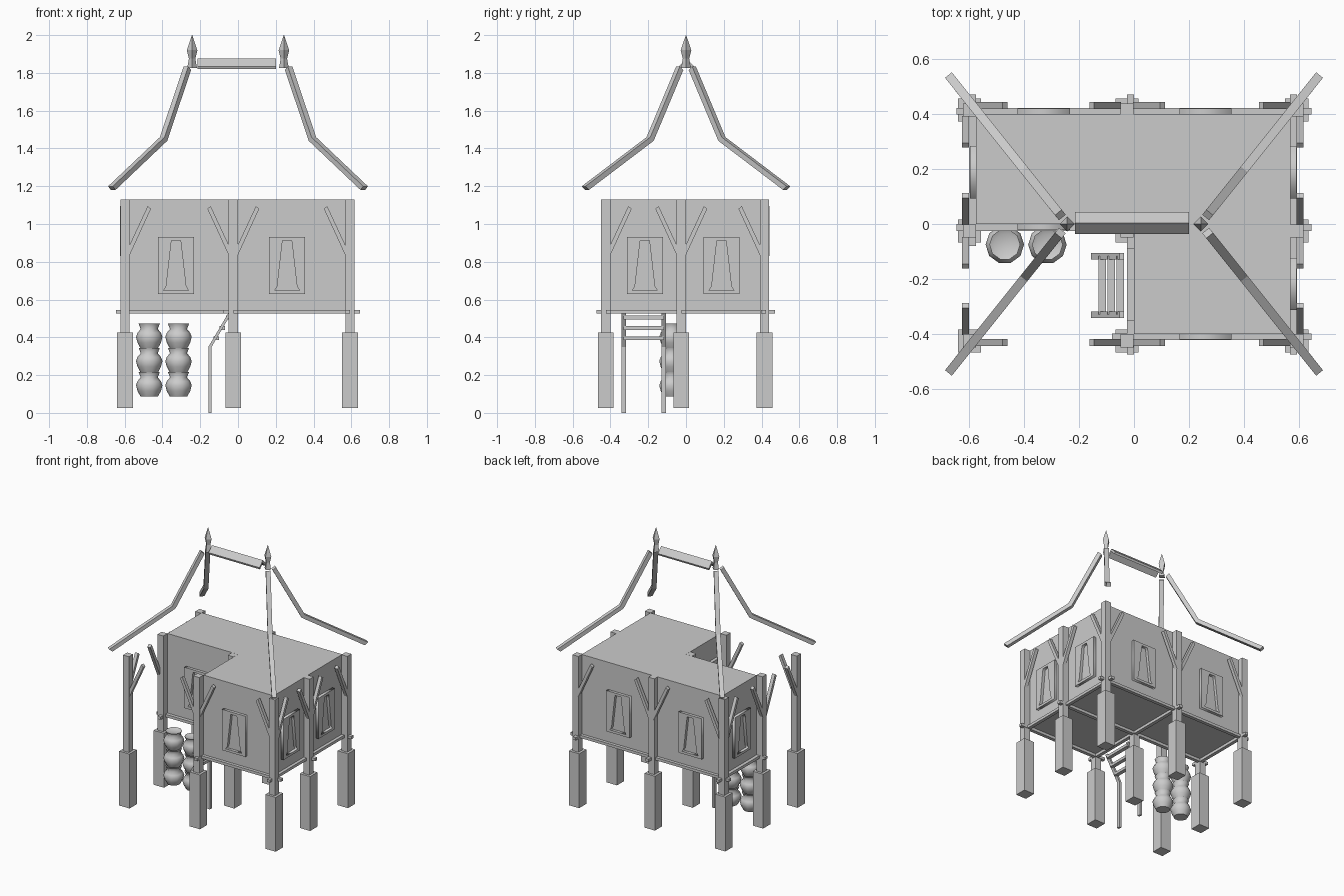
import bpy, bmesh, math
from mathutils import Vector, Matrix

cube = bpy.data.objects.get("Cube")
if cube:
    bpy.data.objects.remove(cube, do_unlink=True)

GREY = (0.6, 0.6, 0.6, 1)
mat = bpy.data.materials.new("plain grey")
mat.use_nodes = True
mat.diffuse_color = GREY
mat.node_tree.nodes["Principled BSDF"].inputs["Base Color"].default_value = GREY


def make(name, bm):
    bmesh.ops.recalc_face_normals(bm, faces=bm.faces)
    mesh = bpy.data.meshes.new(name)
    bm.to_mesh(mesh)
    bm.free()
    mesh.materials.append(mat)
    ob = bpy.data.objects.new(name, mesh)
    bpy.context.collection.objects.link(ob)
    return ob


def box(name, x, y, z):
    """Box from (min, max) pairs."""
    bm = bmesh.new()
    bmesh.ops.create_cube(bm, size=1)
    for v in bm.verts:
        v.co = [a + (b - a) * (c + 0.5) for c, (a, b) in zip(v.co, (x, y, z))]
    return make(name, bm)


def span(c, half):
    return (c - half, c + half)


def prism(name, pts, depth):
    """Extrude a closed loop of 3D points along a vector."""
    bm = bmesh.new()
    face = bm.faces.new([bm.verts.new(p) for p in pts])
    geo = bmesh.ops.extrude_face_region(bm, geom=[face])["geom"]
    bmesh.ops.translate(bm, vec=depth, verts=[g for g in geo if isinstance(g, bmesh.types.BMVert)])
    return make(name, bm)


def sweep(name, path, side, up, width, height):
    """Rectangular bar along a bent path."""
    bm = bmesh.new()
    s, u = Vector(side) * width / 2, Vector(up) * height / 2
    rings = [[bm.verts.new(Vector(p) + a * s + b * u) for a, b in ((-1, -1), (1, -1), (1, 1), (-1, 1))]
             for p in path]
    for r, q in zip(rings, rings[1:]):
        for i in range(4):
            bm.faces.new((r[i], r[i - 1], q[i - 1], q[i]))
    bm.faces.new(rings[0])
    bm.faces.new(rings[-1])
    return make(name, bm)


def lathe(name, profile, sides, at, turn=0):
    bm = bmesh.new()
    rings = [[bm.verts.new((at[0] + r * math.cos(turn + i * math.tau / sides),
                            at[1] + r * math.sin(turn + i * math.tau / sides), at[2] + z))
              for i in range(sides)] for r, z in profile]
    for a, b in zip(rings, rings[1:]):
        for i in range(sides):
            bm.faces.new((a[i - 1], a[i], b[i], b[i - 1]))
    bm.faces.new(rings[0])
    bm.faces.new(rings[-1])
    return make(name, bm)


FLOOR, TOP = 0.545, 1.13
WX, EX, WY = -0.575, 0.57, 0.40      # outer wall planes

# L-shaped room
prism("house_walls", [(WX, 0, FLOOR), (0, 0, FLOOR), (0, -WY, FLOOR), (EX, -WY, FLOOR),
                      (EX, WY, FLOOR), (WX, WY, FLOOR)], (0, 0, TOP - FLOOR))

# Posts standing on thick footings
PX, PY = (-0.598, -0.025, 0.592), (-0.425, -0.025, 0.415)
for x in PX:
    for y in PY:
        box("post", span(x, 0.024), span(y, 0.024), (0.42, TOP))
        box("footing", span(x, 0.042), span(y, 0.042), (0.025, 0.425))

# Floor beams with protruding ends
for y, x0 in ((-0.41, -0.08), (-0.0125, -0.645), (0.41, -0.645)):
    box("floor_beam_long", (x0, 0.645), span(y, 0.0125), (0.525, FLOOR))
for x, y0 in ((-0.587, -0.08), (-0.0125, -0.475), (0.58, -0.475)):
    box("floor_beam_cross", span(x, 0.0125), (y0, 0.472), (0.525, FLOOR))


# Diagonal braces fanning out from the outer posts
def brace(start, direction, normal):
    d, n, up = Vector(direction), Vector(normal), Vector((0, 0, 1))
    s = Vector(start) + d * 0.022
    prism("brace", [s + up * 0.83, s + up * 0.885, s + d * 0.098 + up * 1.095, s + d * 0.115 + up * 1.08],
          n * 0.025)


for i in range(3):
    for sign in (-1, 1):
        if 0 <= i + sign <= 2:
            brace((PX[i], -0.443, 0), (sign, 0, 0), (0, 1, 0))
            brace((PX[i], 0.443, 0), (sign, 0, 0), (0, -1, 0))
            brace((-0.625, PY[i], 0), (0, sign, 0), (1, 0, 0))
            brace((0.616, PY[i], 0), (0, sign, 0), (-1, 0, 0))


# Window frames with a tapered opening
def window(x, y, angle):
    curve = bpy.data.curves.new("window_frame", "CURVE")
    curve.dimensions = "2D"
    curve.fill_mode = "BOTH"
    curve.extrude = 0.011
    half = ((0.095, -0.15), (0.095, 0.15)), ((0.066, -0.132), (0.052, -0.11), (0.028, 0.10), (0.024, 0.132))
    for side in half:
        pts = list(side) + [(-a, b) for a, b in reversed(side)]
        sp = curve.splines.new("POLY")
        sp.points.add(len(pts) - 1)
        for p, (a, b) in zip(sp.points, pts):
            p.co = (a, b, 0, 1)
        sp.use_cyclic_u = True
    tmp = bpy.data.objects.new("window_outline", curve)
    bpy.context.collection.objects.link(tmp)
    bpy.context.view_layer.update()
    mesh = bpy.data.meshes.new_from_object(tmp.evaluated_get(bpy.context.evaluated_depsgraph_get()))
    bpy.data.objects.remove(tmp)
    mesh.transform(Matrix.Translation((x, y, 0.78)) @ Matrix.Rotation(angle, 4, "Z")
                   @ Matrix.Rotation(math.pi / 2, 4, "X"))
    mesh.materials.clear()
    mesh.materials.append(mat)
    bpy.context.collection.objects.link(bpy.data.objects.new("window_frame", mesh))


for x, front in ((-0.328, 0), (0.26, -WY)):
    window(x, front - 0.01, 0)
    window(x, WY + 0.01, math.pi)
for y in (-0.218, 0.188):
    window(EX + 0.01, y, math.pi / 2)
window(WX - 0.01, 0.188, -math.pi / 2)

# Doorway frame above the ladder
for y in (-0.34, -0.10):
    box("door_jamb", (-0.025, 0), span(y, 0.012), (FLOOR, 0.95))
box("door_lintel", (-0.025, 0), (-0.352, -0.088), (0.95, 0.975))

# Bent ladder leaning on the floor beam
for y in (-0.33, -0.117):
    sweep("ladder_rail", [(-0.148, y, 0), (-0.148, y, 0.35), (-0.045, y, 0.525)],
          (1, 0, 0), (0, 1, 0), 0.017, 0.024)
for x, z in ((-0.115, 0.395), (-0.083, 0.45), (-0.05, 0.505)):
    box("ladder_rung", span(x, 0.014), (-0.33, -0.117), span(z, 0.01))

# Two stacks of round jars
JAR = [(0.047, 0), (0.062, 0.028), (0.07, 0.058), (0.062, 0.08), (0.045, 0.1), (0.056, 0.128), (0.04, 0.12)]
for x in (-0.47, -0.315):
    for level in range(3):
        jar = lathe("jar", JAR, 10, (x, -0.075, 0.088 + 0.128 * level))
        bpy.ops.object.select_all(action="DESELECT")
        jar.select_set(True)
        bpy.context.view_layer.objects.active = jar
        bpy.ops.object.shade_smooth_by_angle(angle=math.radians(60))

# Bent hip rafters of the open roof
for sx in (-1, 1):
    for sy in (-1, 1):
        side = Vector((1.24 * sx, -sy, 0)).normalized()
        sweep("hip_rafter", [(sx * 0.668, sy * 0.533, 1.19), (sx * 0.394, sy * 0.19, 1.45),
                             (sx * 0.268, sy * 0.033, 1.825)],
              side, Vector((sx * 0.75, sy * 0.94, 1)).normalized(), 0.032, 0.03)
    # Pointed finials
    lathe("roof_finial", [(0.026, 0), (0.017, 0.05), (0.028, 0.095), (0.001, 0.175)], 4, (sx * 0.243, 0, 1.825))

# Folded ridge cap
prism("ridge_cap", [(-0.215, -0.036, 1.835), (-0.215, 0.004, 1.875), (-0.215, 0.043, 1.835),
                    (-0.215, 0.036, 1.82), (-0.215, 0.004, 1.855), (-0.215, -0.03, 1.82)], (0.415, 0, 0))
